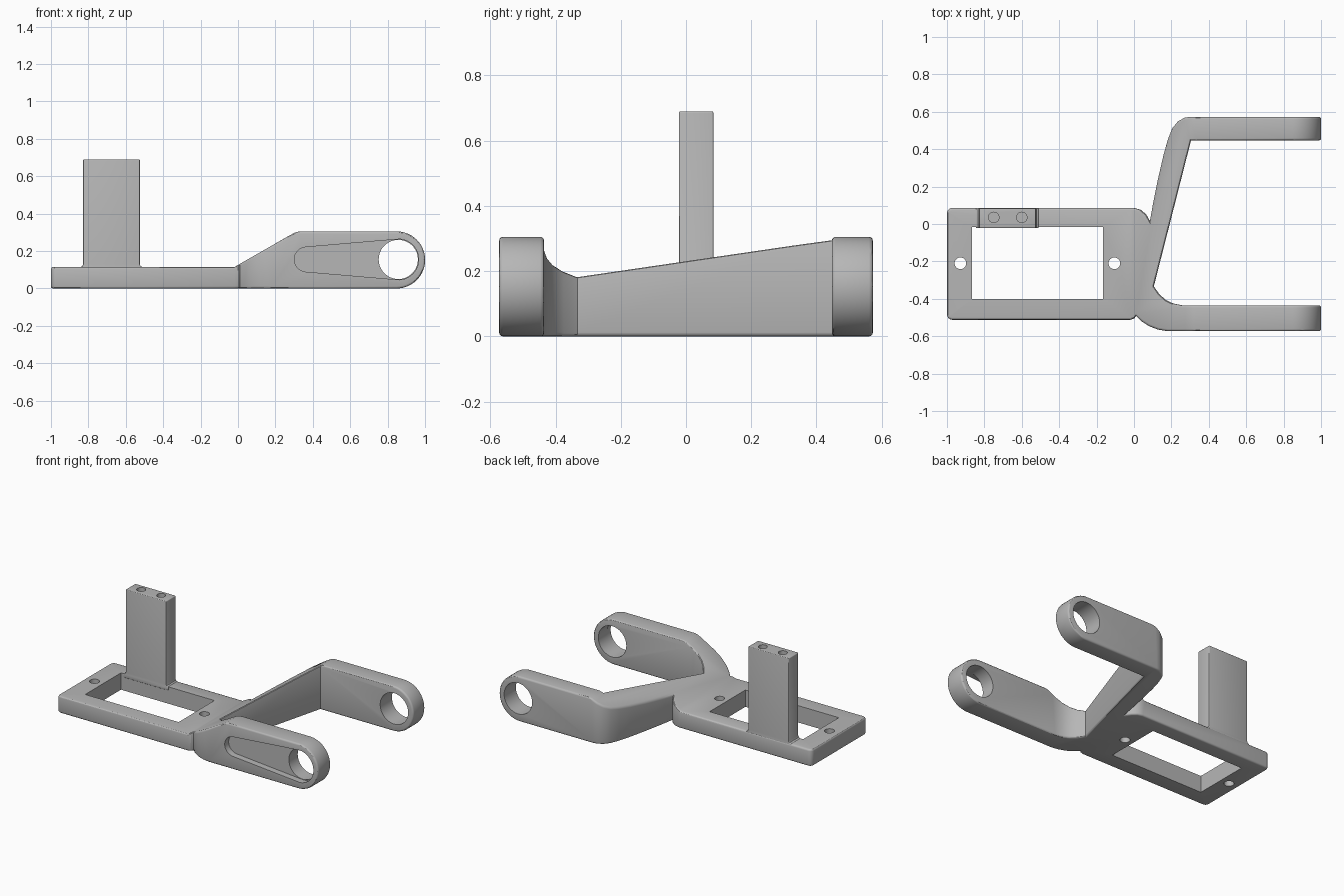
import bpy, bmesh
from math import sin, cos, radians
from mathutils import Vector

cube = bpy.data.objects.get("Cube")
if cube:
    bpy.data.objects.remove(cube, do_unlink=True)

grey = bpy.data.materials.new("plain grey")
grey.use_nodes = True
grey.diffuse_color = (0.47, 0.47, 0.47, 1)
grey.node_tree.nodes["Principled BSDF"].inputs["Base Color"].default_value = (0.47, 0.47, 0.47, 1)


def arc(cx, cy, r, start, end, steps):
    """Points along a circular arc, angles in degrees."""
    angles = [radians(start + (end - start) * i / steps) for i in range(steps + 1)]
    return [(cx + r * cos(a), cy + r * sin(a)) for a in angles]


def prism(name, outline, axis, low, high):
    """Extrude a closed outline along y or z."""
    bm = bmesh.new()
    place = (lambda p, d: (p[0], d, p[1])) if axis == "y" else (lambda p, d: (p[0], p[1], d))
    face = bm.faces.new([bm.verts.new(place(p, low)) for p in outline])
    shift = Vector(place((0, 0), high - low))
    new = bmesh.ops.extrude_face_region(bm, geom=[face])["geom"]
    bmesh.ops.translate(bm, vec=shift, verts=[v for v in new if isinstance(v, bmesh.types.BMVert)])
    if face.is_valid and len(bm.faces) == len(outline) + 1:
        bm.faces.new([v for v in face.verts])
    bmesh.ops.recalc_face_normals(bm, faces=bm.faces)
    mesh = bpy.data.meshes.new(name)
    bm.to_mesh(mesh)
    bm.free()
    mesh.materials.append(grey)
    ob = bpy.data.objects.new(name, mesh)
    bpy.context.collection.objects.link(ob)
    return ob


def activate(ob):
    bpy.ops.object.select_all(action="DESELECT")
    ob.select_set(True)
    bpy.context.view_layer.objects.active = ob


def combine(ob, tool, operation="DIFFERENCE"):
    """Apply a boolean and remove its tool."""
    mod = ob.modifiers.new("cut", "BOOLEAN")
    mod.operation, mod.object, mod.solver = operation, tool, "EXACT"
    activate(ob)
    bpy.ops.object.modifier_apply(modifier=mod.name)
    bpy.data.objects.remove(tool, do_unlink=True)


def round_edges(ob, width):
    """Round only the sharp outer edges."""
    bm = bmesh.new()
    bm.from_mesh(ob.data)
    bmesh.ops.remove_doubles(bm, verts=bm.verts, dist=0.0005)
    bmesh.ops.dissolve_limit(bm, angle_limit=0.01, verts=bm.verts, edges=bm.edges)
    bmesh.ops.recalc_face_normals(bm, faces=bm.faces)
    sharp = [e for e in bm.edges if e.is_manifold and e.is_convex and e.calc_face_angle() > 0.6]
    bmesh.ops.bevel(bm, geom=sharp, offset=width, segments=3, profile=0.5,
                    affect="EDGES", clamp_overlap=False)
    bm.to_mesh(ob.data)
    bm.free()


def drill(ob, x, other, radius, axis, low, high):
    combine(ob, prism("drill", arc(x, other, radius, 0, 350, 35), axis, low, high))


# Plan outline: frame, front arm, fork throat, back arm
plan = arc(-0.972, -0.484, 0.028, 180, 270, 4)
plan += [(-0.02, -0.512), (0, -0.506), (0.012, -0.492)]
plan += [(0.04, -0.52), (0.08, -0.546), (0.13, -0.565), (0.18, -0.573)]
plan += [(1.1, -0.573), (1.1, -0.435)]
plan += [(0.26, -0.435), (0.21, -0.425), (0.17, -0.406), (0.135, -0.375), (0.106, -0.333)]
plan += [(0.305, 0.447), (1.1, 0.447), (1.1, 0.573)]
plan += [(0.3, 0.573), (0.27, 0.568), (0.235, 0.549), (0.205, 0.512), (0.182, 0.455),
         (0.158, 0.37), (0.128, 0.24), (0.102, 0.11), (0.085, 0.016)]
plan += [(0.065, 0.052), (0.035, 0.077), (0, 0.086)]
plan += arc(-0.972, 0.058, 0.028, 90, 180, 4)

# Height profile: low frame, ramp, round arm ends
profile = [(-1.1, 0), (0.848, 0)] + arc(0.848, 0.1525, 0.1525, -90, 90, 28)[1:]
profile += [(0.33, 0.305), (0.305, 0.299), (0.275, 0.283), (-0.02, 0.114), (-1.1, 0.114)]

bracket = prism("fork_and_frame", plan, "z", -0.2, 0.6)
combine(bracket, prism("side_shape", profile, "y", -0.9, 0.9), "INTERSECT")
round_edges(bracket, 0.012)

# Frame window and screw holes
window = [(-0.865, -0.4), (-0.165, -0.4), (-0.165, -0.017), (-0.865, -0.017)]
combine(bracket, prism("window_cutter", window, "z", -0.2, 0.5))
for x in (-0.928, -0.105):
    drill(bracket, x, -0.21, 0.031, "z", -0.2, 0.5)

# Tapered pocket in the front arm, then the pivot hole through both arms
pocket = arc(0.367, 0.155, 0.066, 94, 266, 16) + arc(0.857, 0.155, 0.109, -86, 86, 24)
combine(bracket, prism("pocket_cutter", pocket, "y", -0.7, -0.53))
drill(bracket, 0.857, 0.155, 0.105, "y", -0.8, 0.8)

# Upright post with a small flare at its foot
post_shape = [(-0.845, 0.09), (-0.51, 0.09), (-0.51, 0.114), (-0.521, 0.119), (-0.525, 0.13),
              (-0.525, 0.69), (-0.828, 0.69), (-0.828, 0.13), (-0.833, 0.119), (-0.845, 0.114)]
post = prism("post", post_shape, "y", -0.022, 0.084)
round_edges(post, 0.005)
for x in (-0.75, -0.6):
    drill(post, x, 0.035, 0.028, "z", 0.5, 0.8)

for ob in (bracket, post):
    activate(ob)
    bpy.ops.object.shade_smooth_by_angle(angle=radians(30))
